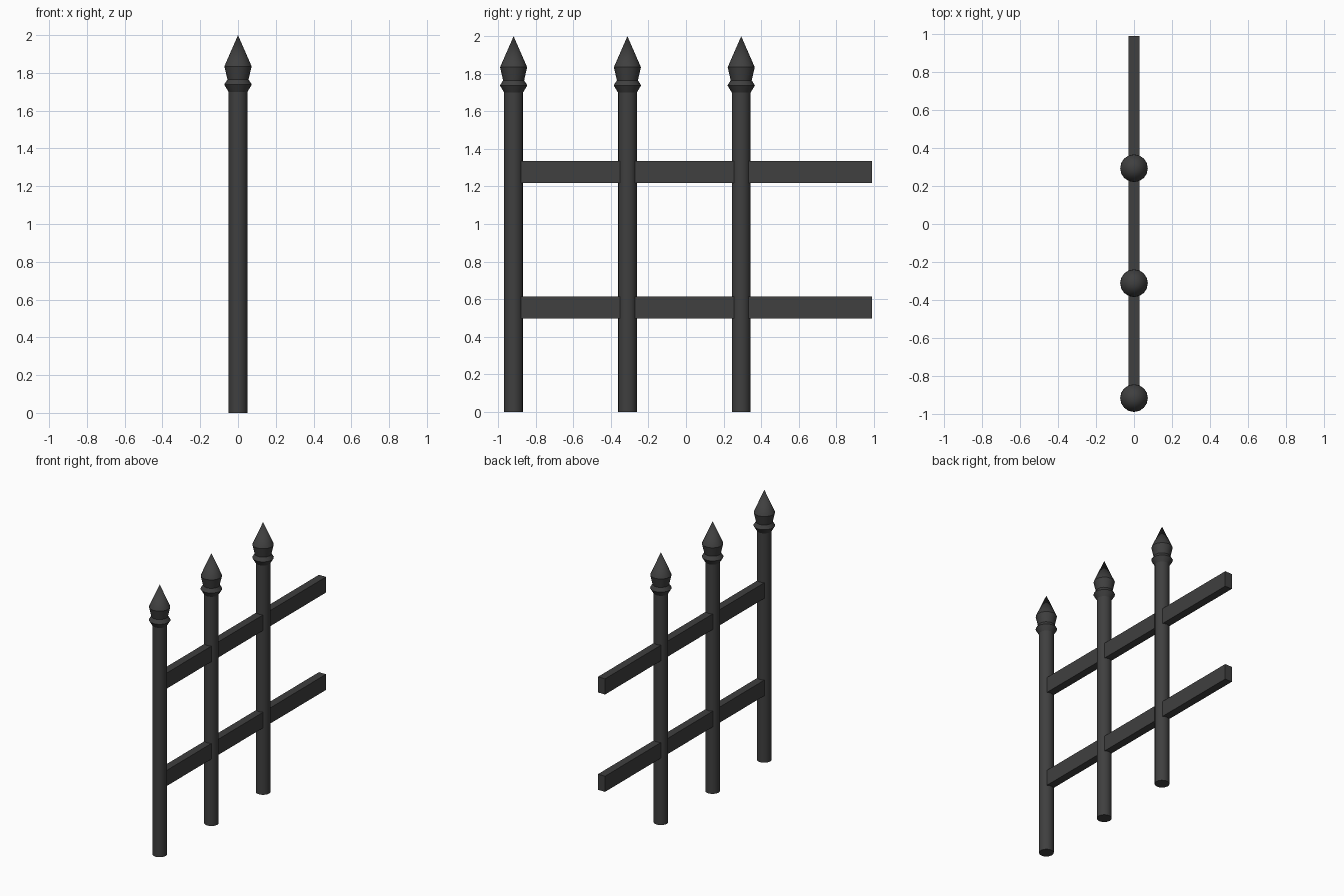
import bpy, bmesh, math

if "Cube" in bpy.data.objects:
    bpy.data.objects.remove(bpy.data.objects["Cube"])

iron = bpy.data.materials.new("dark_iron")
iron.diffuse_color = (0.05, 0.05, 0.05, 1)
iron.use_nodes = True
iron.node_tree.nodes["Principled BSDF"].inputs["Base Color"].default_value = iron.diffuse_color

SIDES = 16
POST_R = 0.05
POST_Y = (-0.918, -0.312, 0.294)


def add_object(name, bm):
    bmesh.ops.recalc_face_normals(bm, faces=bm.faces)
    mesh = bpy.data.meshes.new(name)
    bm.to_mesh(mesh)
    bm.free()
    mesh.materials.append(iron)
    obj = bpy.data.objects.new(name, mesh)
    bpy.context.collection.objects.link(obj)
    return obj


def smooth(obj, degrees):
    bpy.ops.object.select_all(action='DESELECT')
    obj.select_set(True)
    bpy.context.view_layer.objects.active = obj
    bpy.ops.object.shade_smooth_by_angle(angle=math.radians(degrees))


def lathe(name, profile, y):
    """Turn a (radius, z) profile about the vertical axis at y."""
    bm = bmesh.new()
    rings = []
    for r, z in profile:
        if r == 0:
            rings.append([bm.verts.new((0, y, z))] * SIDES)
        else:
            rings.append([bm.verts.new((r * math.cos(2 * math.pi * i / SIDES),
                                        y + r * math.sin(2 * math.pi * i / SIDES), z))
                          for i in range(SIDES)])
    for low, high in zip(rings, rings[1:]):
        for i in range(SIDES):
            j = (i + 1) % SIDES
            corners = dict.fromkeys((low[i], low[j], high[j], high[i]))
            bm.faces.new(list(corners))
    bm.faces.new(rings[0])
    if profile[-1][0] > 0:
        bm.faces.new(rings[-1])
    obj = add_object(name, bm)
    smooth(obj, 30)
    return obj


def rail(name, y0, y1, z0, z1, half_width):
    bm = bmesh.new()
    bmesh.ops.create_cube(bm, size=1)
    for v in bm.verts:
        v.co = (v.co.x * 2 * half_width,
                y0 + (v.co.y + 0.5) * (y1 - y0),
                z0 + (v.co.z + 0.5) * (z1 - z0))
    return add_object(name, bm)


# Spear finial: collar ring, neck, flared bud and point
FINIAL = [(0.05, 1.70), (0.073, 1.738), (0.056, 1.765), (0.072, 1.835), (0, 2.0)]

# Posts with finials
for n, y in enumerate(POST_Y, 1):
    lathe(f"post_{n}", [(POST_R, 0), (POST_R, 1.705)], y)
    lathe(f"finial_{n}", FINIAL, y)

# Horizontal rails
rail("lower_rail", -0.9, 0.99, 0.497, 0.613, 0.029)
rail("upper_rail", -0.9, 0.99, 1.219, 1.335, 0.029)
